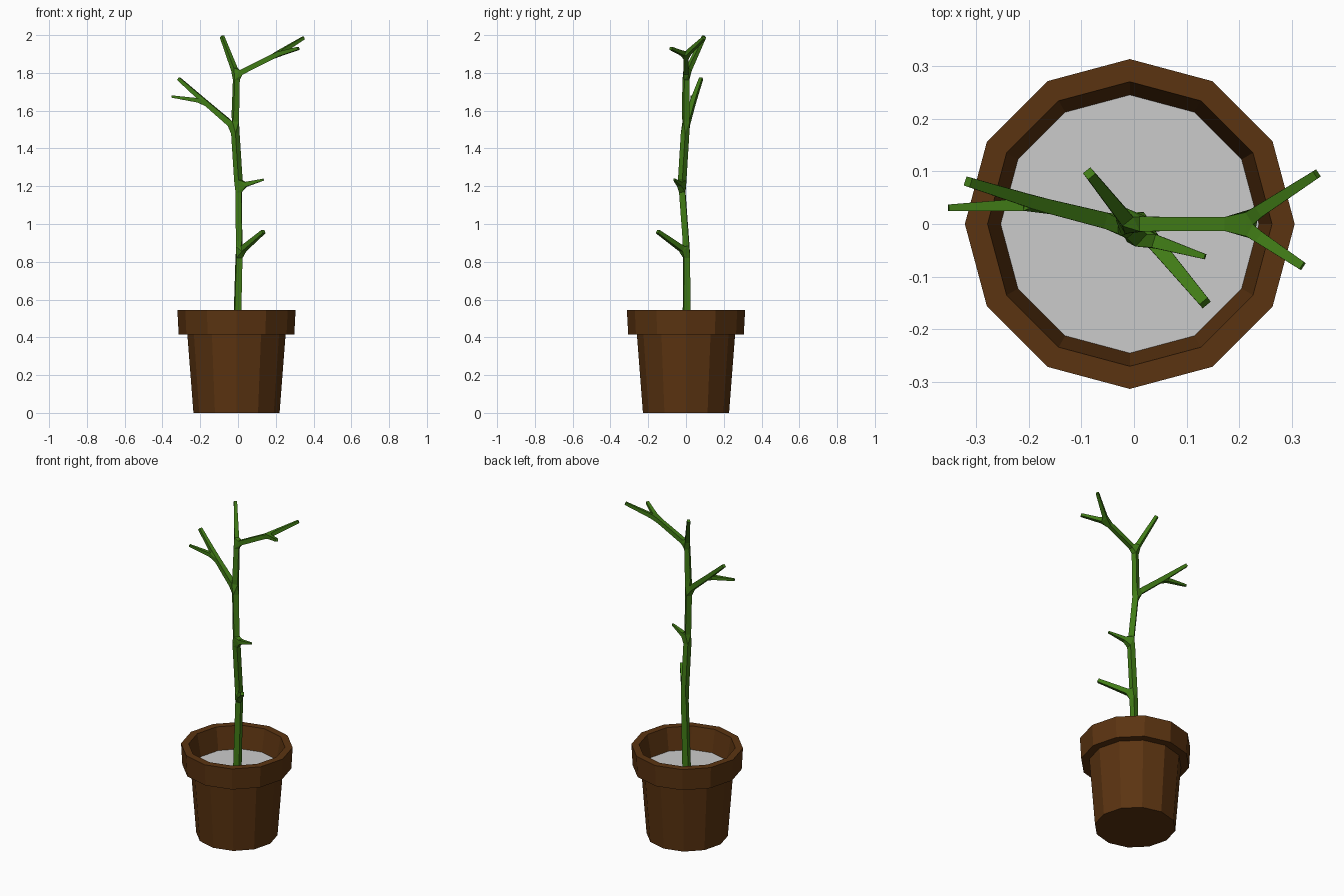
import bpy, bmesh, math

if "Cube" in bpy.data.objects:
    bpy.data.objects.remove(bpy.data.objects["Cube"])

CX, SIDES = -0.008, 12


def material(name, rgb):
    m = bpy.data.materials.new(name)
    m.diffuse_color = (*rgb, 1)
    m.use_nodes = True
    m.node_tree.nodes["Principled BSDF"].inputs["Base Color"].default_value = m.diffuse_color
    return m


def add_object(name, mesh, mat=None):
    ob = bpy.data.objects.new(name, mesh)
    bpy.context.collection.objects.link(ob)
    if mat:
        mesh.materials.append(mat)
    return ob


def lathe(name, profile, mat=None, cap_up=False):
    """Twelve-sided turned shape; the first ring is capped."""
    bm = bmesh.new()
    rings = []
    for r, z in profile:
        rings.append([bm.verts.new((CX + r * math.cos(2 * math.pi * i / SIDES),
                                    r * math.sin(2 * math.pi * i / SIDES), z))
                      for i in range(SIDES)])
    bm.faces.new(rings[0] if cap_up else rings[0][::-1])
    for a, b in zip(rings, rings[1:]):
        for i in range(SIDES):
            j = (i + 1) % SIDES
            bm.faces.new((a[i], a[j], b[j], b[i]))
    mesh = bpy.data.meshes.new(name)
    bm.to_mesh(mesh)
    bm.free()
    return add_object(name, mesh, mat)


brown = material("terracotta_brown", (0.105, 0.034, 0.0055))
green = material("stem_green", (0.052, 0.2, 0.008))

# Pot with stepped rim, and soil disc
lathe("pot", [(0.228, 0), (0.26, 0.415), (0.306, 0.415), (0.313, 0.545),
              (0.27, 0.545), (0.245, 0.41)], brown)
lathe("soil", [(0.245, 0.41)], cap_up=True)

# Plant skeleton: parent index, position, thickness
nodes = [
    (None, (-0.006, 0.002, 0.40), 0.018),   # 0 stem base
    (0, (0.006, 0.004, 0.85), 0.016),       # 1 low joint
    (1, (0.004, -0.022, 1.20), 0.016),      # 2 middle joint
    (2, (-0.016, -0.003, 1.51), 0.016),     # 3 upper joint
    (3, (-0.008, 0.000, 1.79), 0.014),      # 4 crown
    (1, (0.135, -0.150, 0.96), 0.010),      # low twig
    (2, (0.135, -0.062, 1.235), 0.005),     # middle twig
    (3, (-0.180, 0.038, 1.65), 0.013),      # 7 left fork
    (7, (-0.315, 0.080, 1.770), 0.009),
    (7, (-0.352, 0.031, 1.675), 0.006),
    (4, (-0.085, 0.096, 1.993), 0.009),     # top twig
    (4, (0.200, 0.000, 1.895), 0.013),      # 11 right fork
    (11, (0.347, 0.095, 1.985), 0.008),
    (11, (0.320, -0.080, 1.930), 0.008),
]
mesh = bpy.data.meshes.new("plant_stem")
mesh.from_pydata([n[1] for n in nodes],
                 [(n[0], i) for i, n in enumerate(nodes) if n[0] is not None], [])
plant = add_object("plant_stem", mesh, green)
skin = plant.modifiers.new("Skin", 'SKIN')
skin.branch_smoothing = 0
for v, n in zip(mesh.skin_vertices[0].data, nodes):
    v.radius = (n[2], n[2])
# Growing the skin from the crown keeps the joints clean
mesh.skin_vertices[0].data[0].use_root = False
mesh.skin_vertices[0].data[4].use_root = True
